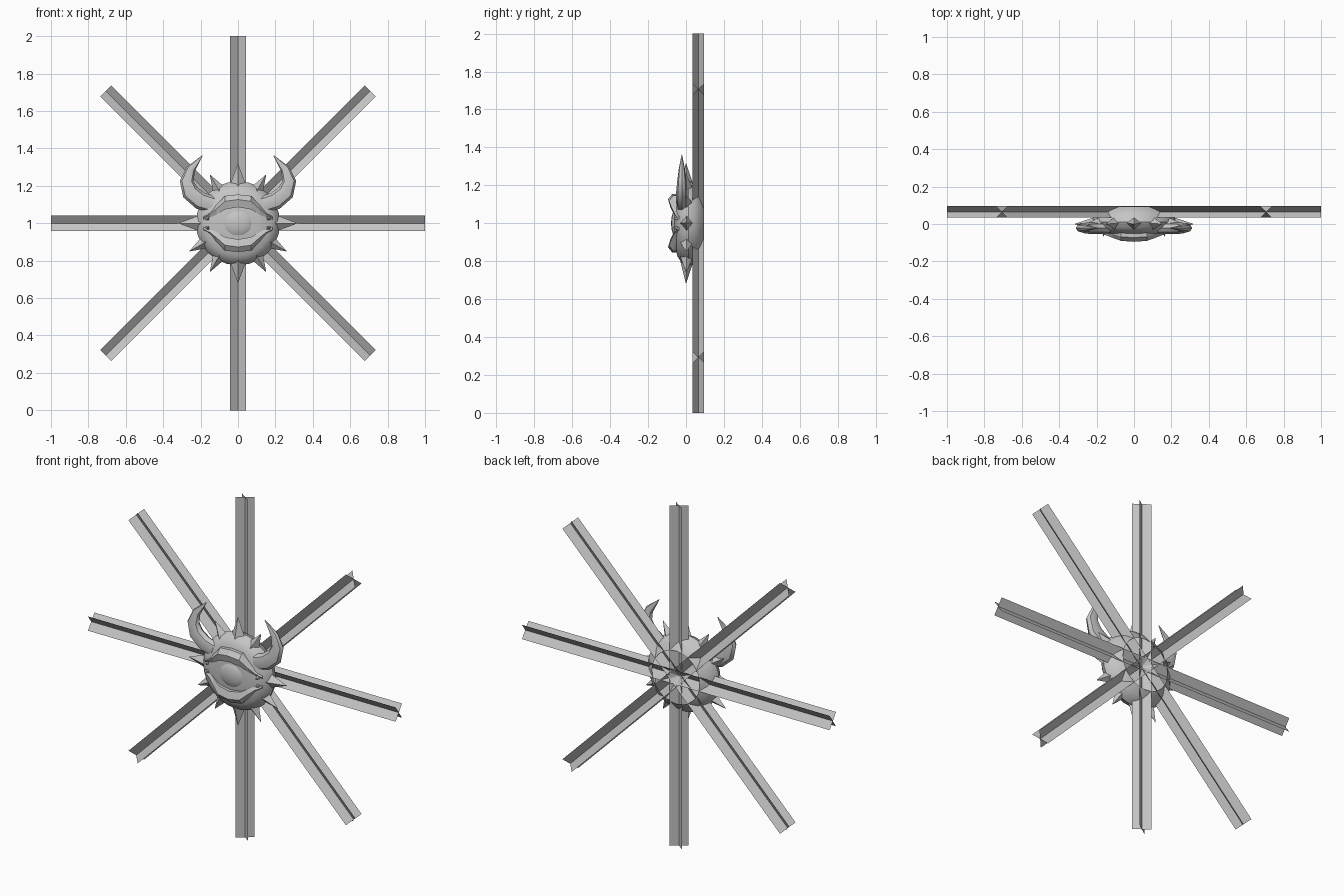
import bpy, bmesh, math
from mathutils import Vector, Matrix

if "Cube" in bpy.data.objects:
    bpy.data.objects.remove(bpy.data.objects["Cube"])

grey = bpy.data.materials.new("stone grey")
grey.diffuse_color = (0.56, 0.56, 0.56, 1)
grey.use_nodes = True
grey.node_tree.nodes["Principled BSDF"].inputs["Base Color"].default_value = grey.diffuse_color
CENTRE = Vector((0, 0, 1))


def make(name, verts, faces, smooth=None, closed=True):
    """Mesh object from points given relative to the hub centre."""
    me = bpy.data.meshes.new(name)
    me.from_pydata([Vector(v) + CENTRE for v in verts], [], faces)
    if closed:
        bm = bmesh.new()
        bm.from_mesh(me)
        bmesh.ops.recalc_face_normals(bm, faces=bm.faces)
        bm.to_mesh(me)
        bm.free()
    me.materials.append(grey)
    ob = bpy.data.objects.new(name, me)
    bpy.context.collection.objects.link(ob)
    if smooth:
        bpy.ops.object.select_all(action='DESELECT')
        ob.select_set(True)
        bpy.context.view_layer.objects.active = ob
        bpy.ops.object.shade_smooth_by_angle(angle=math.radians(smooth))
    return ob


def loft(name, rings, caps=(True, True), smooth=None):
    """Skin a list of equal-length point rings."""
    n = len(rings[0])
    verts = [p for r in rings for p in r]
    faces = [(i * n + j, i * n + (j + 1) % n, (i + 1) * n + (j + 1) % n, (i + 1) * n + j)
             for i in range(len(rings) - 1) for j in range(n)]
    if caps[0]:
        faces.append(tuple(range(n)))
    if caps[1]:
        faces.append(tuple(range((len(rings) - 1) * n, len(rings) * n)))
    return make(name, verts, faces, smooth)


# Crossed-plane beams, each running through the hub
for k in range(4):
    rot = Matrix.Rotation(k * math.pi / 4, 3, 'Y')
    verts, faces = [], []
    for s in (-1, 1):
        b = len(verts)
        for w, y, z in ((-.042, .065 - s * .03, -1), (.042, .065 + s * .03, -1),
                        (.042, .065 + s * .03, 1), (-.042, .065 - s * .03, 1)):
            verts.append(rot @ Vector((w, y, z)))
        faces.append((b, b + 1, b + 2, b + 3))
    make(f"beam_{k + 1}", verts, faces, closed=False)

# Flattened round hub, open at the back
profile = [(.155, .094), (.19, .073), (.215, .045), (.225, .012), (.212, -.02),
           (.175, -.045), (.11, -.061), (.04, -.066)]
N = 24
loft("hub", [[(r * math.cos(2 * math.pi * j / N), y, r * math.sin(2 * math.pi * j / N))
              for j in range(N)] for r, y in profile], caps=(False, True), smooth=35)

# Ring of four-sided spikes
for k in range(12):
    a = k * math.pi / 6
    tip, w = (.32, .045) if k % 3 == 0 else (.302, .036)
    rot = Matrix.Rotation(a, 3, 'Y')
    base = [(-w, .005, .2), (0, -.03, .2), (w, .005, .2), (0, .04, .2)]
    pts = [rot @ Vector(p) for p in base + [(0, .0, tip)]]
    make(f"spike_{k + 1}", pts, [(0, 1, 4), (1, 2, 4), (2, 3, 4), (3, 0, 4), (3, 2, 1, 0)])

# Curved horns: x, z, radius along the path
path = [(.135, .10, .045), (.20, .12, .048), (.255, .165, .046), (.274, .225, .037),
        (.252, .29, .024), (.19, .362, .002)]
for side in (-1, 1):
    rings = []
    for i, (x, z, r) in enumerate(path):
        p, q = path[max(i - 1, 0)], path[min(i + 1, len(path) - 1)]
        t = Vector((q[0] - p[0], 0, q[1] - p[1])).normalized()
        nrm = Vector((t.z, 0, -t.x))
        ring = []
        for j in range(8):
            a = 2 * math.pi * j / 8
            v = (Vector((x, -.022, z)) + nrm * r * math.cos(a)
                 + Vector((0, 1, 0)) * r * .65 * math.sin(a))
            ring.append((v.x * side, v.y, v.z))
        rings.append(ring)
    loft("horn_left" if side < 0 else "horn_right", rings, smooth=40)

# Eyeball
rings = []
for i in range(1, 8):
    a = math.pi * i / 8
    rings.append([(.093 * math.sin(a) * math.cos(b), -.042 - .037 * math.sin(a) * math.sin(b),
                   .083 * math.cos(a))
                  for b in (2 * math.pi * j / 16 for j in range(16))])
loft("eyeball", rings, smooth=40)

# Faceted eyelids: x, outer z, inner z, front y
half = [(.185, .04, .018, -.048), (.15, .062, .03, -.06), (.115, .098, .046, -.074),
        (.07, .146, .074, -.09), (0, .154, .086, -.095)]
stations = [(-x, o, i, y) for x, o, i, y in half] + half[-2::-1]
for name, s in (("upper_eyelid", 1), ("lower_eyelid", -1)):
    loft(name, [[(x, -.02, s * o), (x, y + .022, s * o),
                 (x, y, s * (.6 * o + .4 * i)), (x, y + .012, s * i), (x, -.02, s * i)]
                for x, o, i, y in stations])

# Small wedges at the eye corners
for sx in (-1, 1):
    for sz in (-1, 1):
        pts = [(sx * x, y, sz * z) for x, y, z in
               ((.185, -.02, .045), (.185, -.02, .012), (.15, -.03, .012), (.15, -.03, .045),
                (.162, -.068, .022))]
        make("eye_corner", pts, [(0, 1, 2, 3), (0, 1, 4), (1, 2, 4), (2, 3, 4), (3, 0, 4)])
